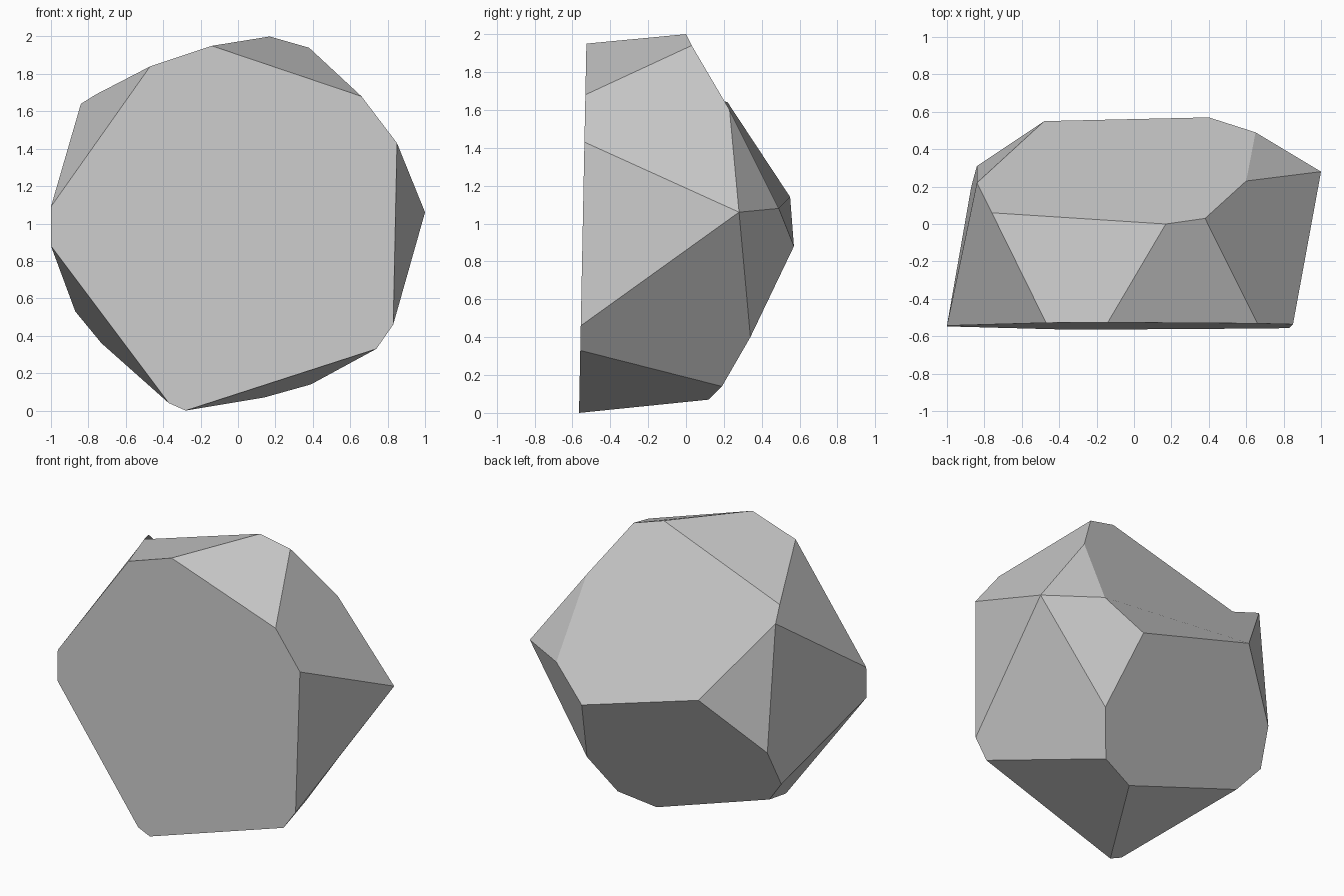
import bpy
import bmesh

# Remove the default cube only
default_cube = bpy.data.objects.get("Cube")
if default_cube:
    bpy.data.objects.remove(default_cube, do_unlink=True)


def make_material(name, colour):
    material = bpy.data.materials.new(name)
    material.use_nodes = True
    material.diffuse_color = colour
    shader = material.node_tree.nodes["Principled BSDF"]
    shader.inputs["Base Color"].default_value = colour
    shader.inputs["Roughness"].default_value = 0.9
    return material


def front_plane(x, z):
    """Place a profile point on the slightly leaning front cut."""
    return (x, -0.565 + 0.02 * z, z)


# Front cut outline, clockwise from the upper left, as x and z
front_profile = dict(
    A=(-0.47, 1.84), B=(-0.14, 1.95), C=(0.66, 1.68), D=(0.85, 1.43),
    E=(0.83, 0.46), F=(0.74, 0.33), G=(-0.28, 0), H=(-0.37, 0.04),
    I=(-1, 0.88), J=(-1, 1.09),
)
corners = {key: front_plane(*point) for key, point in front_profile.items()}

# Chipped corners of the crown
corners.update(K=(0.17, 0, 2), L=(0.38, 0.03, 1.94),
               N=(-0.76, 0.06, 1.69), O=(-0.84, 0.22, 1.64),
               Q=(0.6, 0.23, 1.6))

# Chipped corners around the middle
corners.update(M=(1, 0.28, 1.06), R=(0.65, 0.49, 1.08),
               S=(0.4, 0.57, 0.88), T=(-0.48, 0.55, 1.14),
               P=(-0.84, 0.31, 0.78))

# Chipped corners of the underside
corners.update(V=(-0.87, 0.2, 0.53), W=(-0.73, 0.13, 0.36),
               X=(0.14, 0.12, 0.07), Y=(0.39, 0.19, 0.14),
               Z=(0.52, 0.34, 0.4))

# Each facet of the rock is named by the corners it joins
facets = {
    "front": ["ABCDEFGHIJ"],
    "crown": ["ABKN", "BKLC", "AJON"],
    "right": ["CLQMD", "QRM", "DME", "EMZYF", "MRSZ"],
    "left": ["IVPOJ", "OPT"],
    "underside": ["FYXG", "GXWH", "HWVI"],
    "back": ["KLQRSTON", "STPVWXYZ"],
}

# Build the rock as one closed, flat-faced solid
bm = bmesh.new()
verts = {key: bm.verts.new(place) for key, place in corners.items()}
for group in facets.values():
    for outline in group:
        bm.faces.new([verts[key] for key in outline])
bmesh.ops.recalc_face_normals(bm, faces=bm.faces[:])
for face in bm.faces:
    face.smooth = False

mesh = bpy.data.meshes.new("rock")
bm.to_mesh(mesh)
bm.free()
mesh.materials.append(make_material("stone grey", (0.6, 0.6, 0.6, 1)))
rock = bpy.data.objects.new("rock", mesh)
bpy.context.collection.objects.link(rock)
